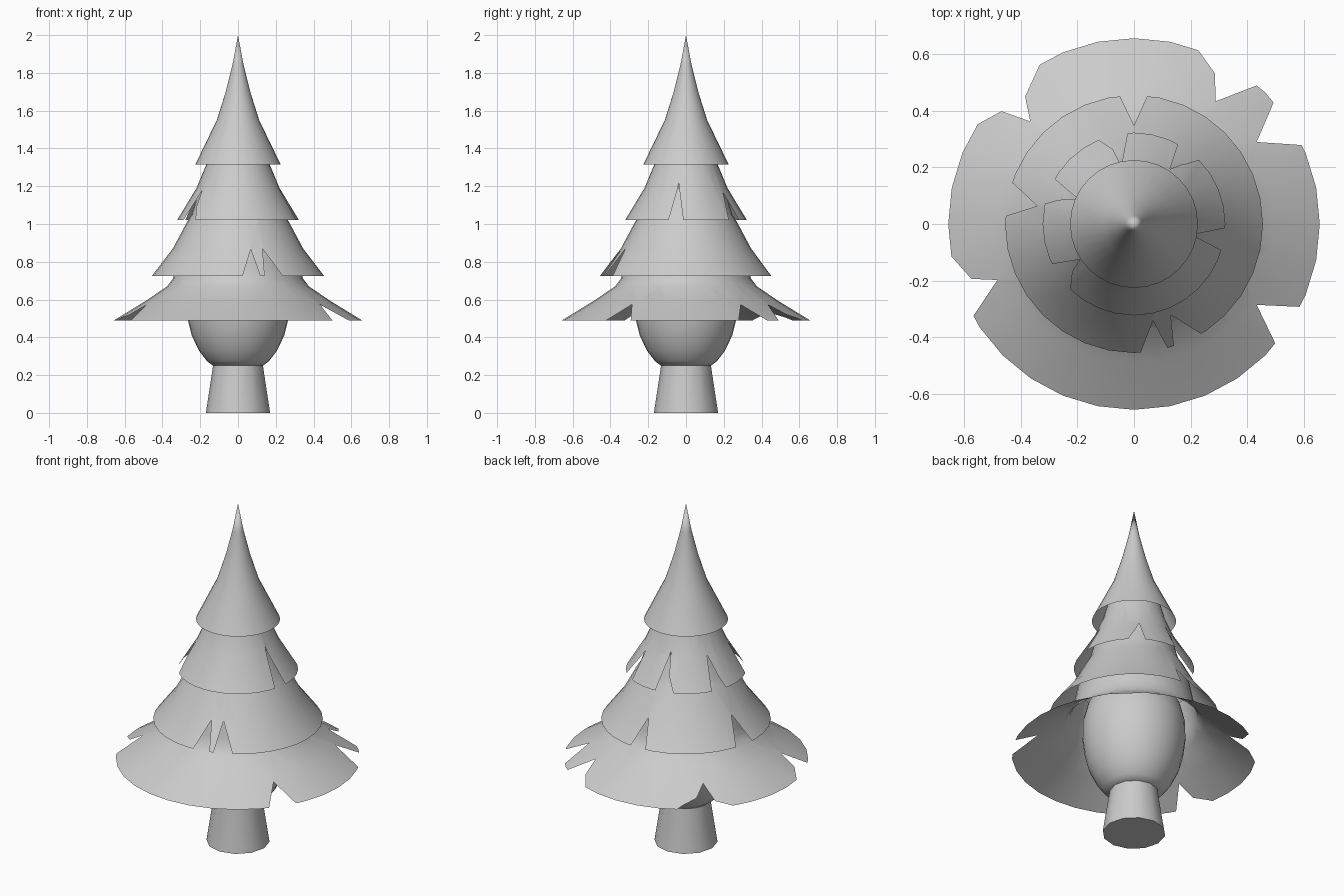
import bpy, bmesh, math
from mathutils import Vector

if "Cube" in bpy.data.objects:
    bpy.data.objects.remove(bpy.data.objects["Cube"])


def notch(bm, left, apex, right):
    """Cut a V out of a skirt: everything between apex->left and apex->right, seen from above."""
    a = Vector((*apex, 0))
    dirs = [(Vector((*p, 0)) - a).normalized() for p in (left, right)]
    mid = dirs[0] + dirs[1]
    planes = []
    for d in dirs:
        n = Vector((-d.y, d.x, 0))
        planes.append(n if n.dot(mid) > 0 else -n)

    def near(f):
        c = f.calc_center_median()
        c.z = 0
        return c.length > 1e-4 and c.angle(a) < math.radians(24)

    for n in planes:
        faces = [f for f in bm.faces if near(f)]
        edges = {e for f in faces for e in f.edges}
        verts = {v for f in faces for v in f.verts}
        bmesh.ops.bisect_plane(bm, geom=faces + list(edges) + list(verts),
                               dist=1e-5, plane_co=a, plane_no=n)
    dead = [f for f in bm.faces if near(f) and
            all((f.calc_center_median() - a).dot(n) > 1e-5 for n in planes)]
    bmesh.ops.delete(bm, geom=dead, context='FACES')


def lathe(name, profile, sides, notches=()):
    """Revolve (radius, z) points, listed bottom to top, about the z axis."""
    bm = bmesh.new()
    rings = []
    for r, z in profile:
        if r == 0:
            rings.append([bm.verts.new((0, 0, z))] * sides)
        else:
            rings.append([bm.verts.new((r * math.cos(2 * math.pi * i / sides),
                                        r * math.sin(2 * math.pi * i / sides), z))
                          for i in range(sides)])
    for lo, hi in zip(rings, rings[1:]):
        for i in range(sides):
            j = (i + 1) % sides
            bm.faces.new(list(dict.fromkeys((lo[i], lo[j], hi[j], hi[i]))))
    for n in notches:
        notch(bm, *n)
    me = bpy.data.meshes.new(name)
    bm.to_mesh(me)
    bm.free()
    ob = bpy.data.objects.new(name, me)
    bpy.context.collection.objects.link(ob)
    bpy.ops.object.select_all(action='DESELECT')
    ob.select_set(True)
    bpy.context.view_layer.objects.active = ob
    bpy.ops.object.shade_smooth_by_angle(angle=math.radians(40))
    return ob


# trunk and the rounded core of the foliage
lathe("trunk", [(0, 0), (.17, 0), (.132, .25), (.125, .32), (0, .32)], 12)
lathe("foliage_core", [(0, .25), (.135, .252), (.165, .275), (.207, .33), (.245, .41), (.265, .49),
                       (.277, .58), (.275, .68), (.25, .78), (.19, .86), (0, .9)], 32)

# bottom skirt, with wide notches and trimmed corners
lathe("bottom_skirt", [(.657, .49), (.49, .592), (.375, .67), (.345, .71), (.33, .76), (.30, .91)], 32, [
    ((.286, .533), (.289, .434), (.434, .49)),
    ((.243, .593), (.286, .533), (.30, .70)),
    ((.494, .43), (.434, .29), (.596, .279)),
    ((.586, -.293), (.434, -.286), (.5, -.423)),
    ((-.568, -.325), (-.483, -.198), (-.575, -.194)),
    ((-.635, -.127), (-.575, -.194), (-.68, -.24)),
    ((-.469, .399), (-.367, .363), (-.385, .451)),
    ((-.54, .36), (-.469, .399), (-.55, .48)),
    ((-.349, .53), (-.385, .451), (-.46, .54)),
])

# second skirt
lathe("lower_middle_skirt", [(.456, .725), (.345, .87), (.27, 1.01), (.245, 1.05), (.205, 1.19)], 32, [
    ((-.049, .451), (0, .349), (.046, .451)),
    ((-.43, .145), (-.342, .064), (-.455, .028)),
    ((.025, -.452), (.067, -.342), (.116, -.434)),
    ((.141, -.43), (.13, -.321), (.236, -.388)),
])

# third skirt
lathe("upper_middle_skirt", [(.323, 1.02), (.22, 1.19), (.17, 1.31), (.145, 1.4)], 32, [
    ((-.023, .321), (-.045, .205), (-.075, .265)),
    ((-.123, .296), (-.075, .265), (-.06, .33)),
    ((.155, .279), (.127, .194), (.18, .215)),
    ((.226, .226), (.175, .21), (.20, .30)),
    ((.324, -.014), (.205, -.038), (.307, -.092)),
    ((-.219, -.169), (-.19, -.125), (-.286, -.141)),
    ((-.226, -.233), (-.219, -.169), (-.29, -.2)),
    ((-.268, .085), (-.2, .09), (-.268, .148)),
    ((-.321, .07), (-.268, .085), (-.33, .13)),
])

# pointed top
lathe("top_cone", [(.226, 1.315), (.112, 1.55), (.065, 1.7), (.03, 1.84), (0, 2)], 32)
